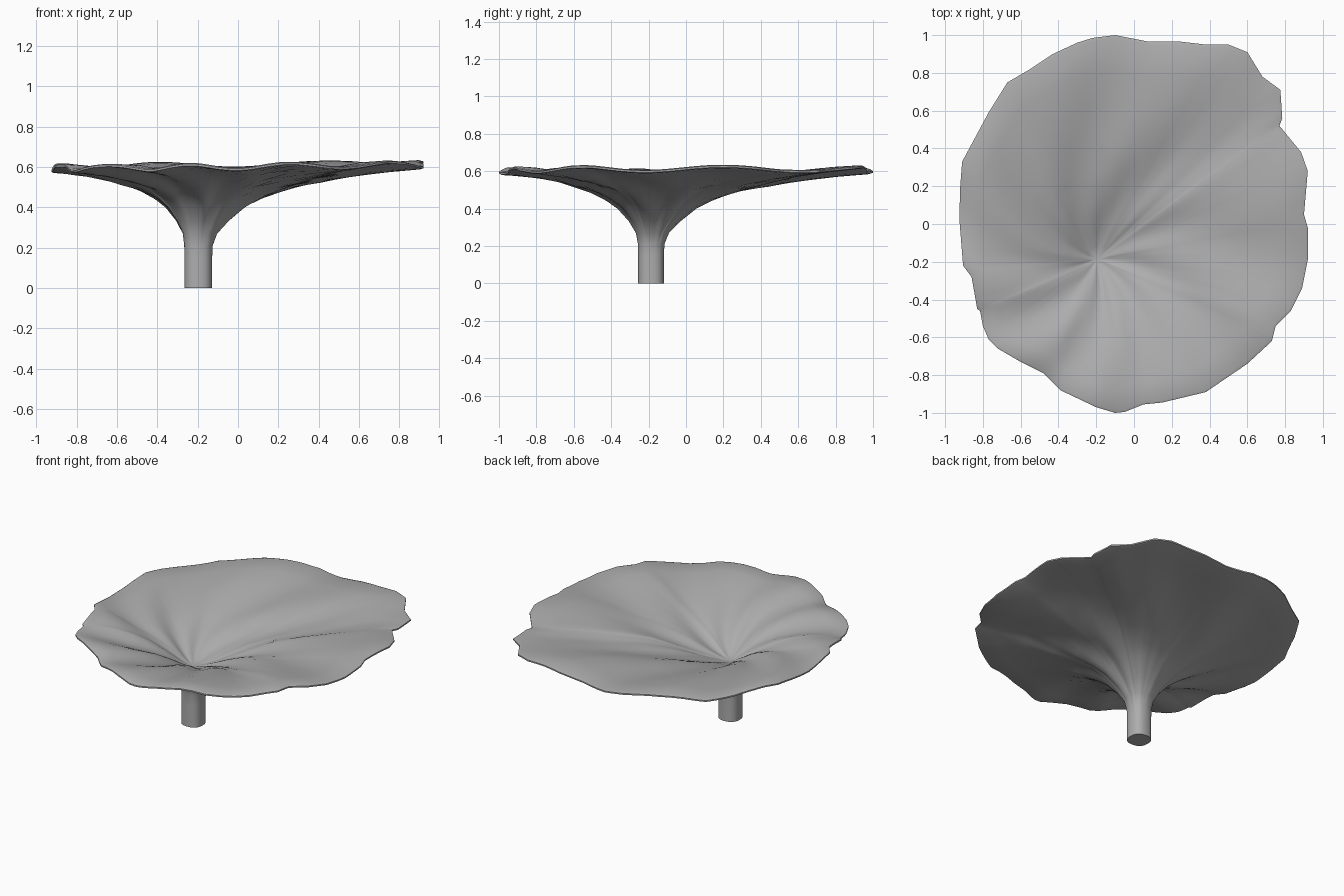
import bpy, bmesh, math

if "Cube" in bpy.data.objects:
    bpy.data.objects.remove(bpy.data.objects["Cube"])

CX, CY = -0.197, -0.187          # stem axis

# ragged rim outline seen from above, counter-clockwise
RIM = [(.92, -.19), (.92, -.02), (.90, .05), (.92, .28), (.885, .38), (.77, .52), (.785, .56),
       (.775, .71), (.68, .78), (.60, .91), (.50, .95), (.38, .95), (.25, .965), (.08, .965),
       (-.10, 1.0), (-.22, .985), (-.30, .96), (-.43, .90), (-.55, .82), (-.67, .75),
       (-.77, .59), (-.91, .33), (-.92, .20), (-.925, .03), (-.905, -.22), (-.86, -.28),
       (-.83, -.45), (-.815, -.46), (-.80, -.54), (-.77, -.61), (-.72, -.66), (-.60, -.73),
       (-.48, -.79), (-.39, -.88), (-.20, -.97), (-.10, -1.0), (-.05, -.995), (.05, -.955),
       (.15, -.945), (.38, -.89), (.60, -.74), (.73, -.62), (.75, -.54), (.83, -.46), (.89, -.34)]

# each ring: fixed radius, share of rim radius, height
UNDERSIDE = [(.071, 0, 0), (.071, 0, .15), (.068, .005, .21), (.05, .04, .27), (.03, .11, .335),
             (.025, .19, .405), (.02, .27, .45), (0, .40, .493), (0, .54, .527), (0, .70, .56),
             (0, .85, .58), (0, .985, .592), (0, 1, .597)]
TOPSIDE = [(0, 1, .606), (0, .985, .611), (0, .85, .603), (0, .70, .584), (0, .54, .552),
           (0, .40, .52), (0, .27, .477), (0, .19, .446), (0, .12, .415), (0, .06, .392)]
APEX_Z = .375


def ripple(r, t, ang):
    """Swirling folds that fan out from the stem."""
    s = min(1, r / .9)
    phase = ang + .15 * r + .55 * s * s * (3 - 2 * s)
    fold = math.sin(9 * phase + .3 * math.sin(2 * phase + 1) - 1.7)
    amp = .007 * min(1, t / .3) + .008 * min(t, .8)
    return amp * fold + .010 * t * math.cos(ang - .3)


# split every rim edge in three for smoother folds
outline = []
for i, (x, y) in enumerate(RIM):
    nx, ny = RIM[(i + 1) % len(RIM)]
    outline += [(x + (nx - x) * f / 3, y + (ny - y) * f / 3) for f in range(3)]
polar = [(math.hypot(x - CX, y - CY), math.atan2(y - CY, x - CX)) for x, y in outline]
N = len(polar)

bm = bmesh.new()
rings = []
for a, t, z in UNDERSIDE + TOPSIDE:
    ring = []
    for R, ang in polar:
        r = a * (1 - .03 * math.cos(4 * ang)) + t * R    # stem is slightly squared
        h = z + (ripple(r, t, ang) if t else 0)
        ring.append(bm.verts.new((CX + r * math.cos(ang), CY + r * math.sin(ang), h)))
    rings.append(ring)

# skin from stem foot, round the rim and back to the funnel centre
for lo, hi in zip(rings, rings[1:]):
    for j in range(N):
        k = (j + 1) % N
        bm.faces.new((lo[j], lo[k], hi[k], hi[j]))
bm.faces.new(list(reversed(rings[0])))
apex = bm.verts.new((CX, CY, APEX_Z))
for j in range(N):
    bm.faces.new((rings[-1][j], rings[-1][(j + 1) % N], apex))
bmesh.ops.recalc_face_normals(bm, faces=bm.faces[:])

mesh = bpy.data.meshes.new("funnel_mushroom")
bm.to_mesh(mesh)
bm.free()
mushroom = bpy.data.objects.new("funnel_mushroom", mesh)
bpy.context.collection.objects.link(mushroom)

# slightly darker grey skin
grey = bpy.data.materials.new("grey_skin")
grey.diffuse_color = (.42, .42, .42, 1)
grey.use_nodes = True
grey.node_tree.nodes["Principled BSDF"].inputs["Base Color"].default_value = grey.diffuse_color
mesh.materials.append(grey)

# smooth skin, crisp rim and foot
bpy.context.view_layer.objects.active = mushroom
mushroom.select_set(True)
bpy.ops.object.shade_smooth_by_angle(angle=math.radians(40))
